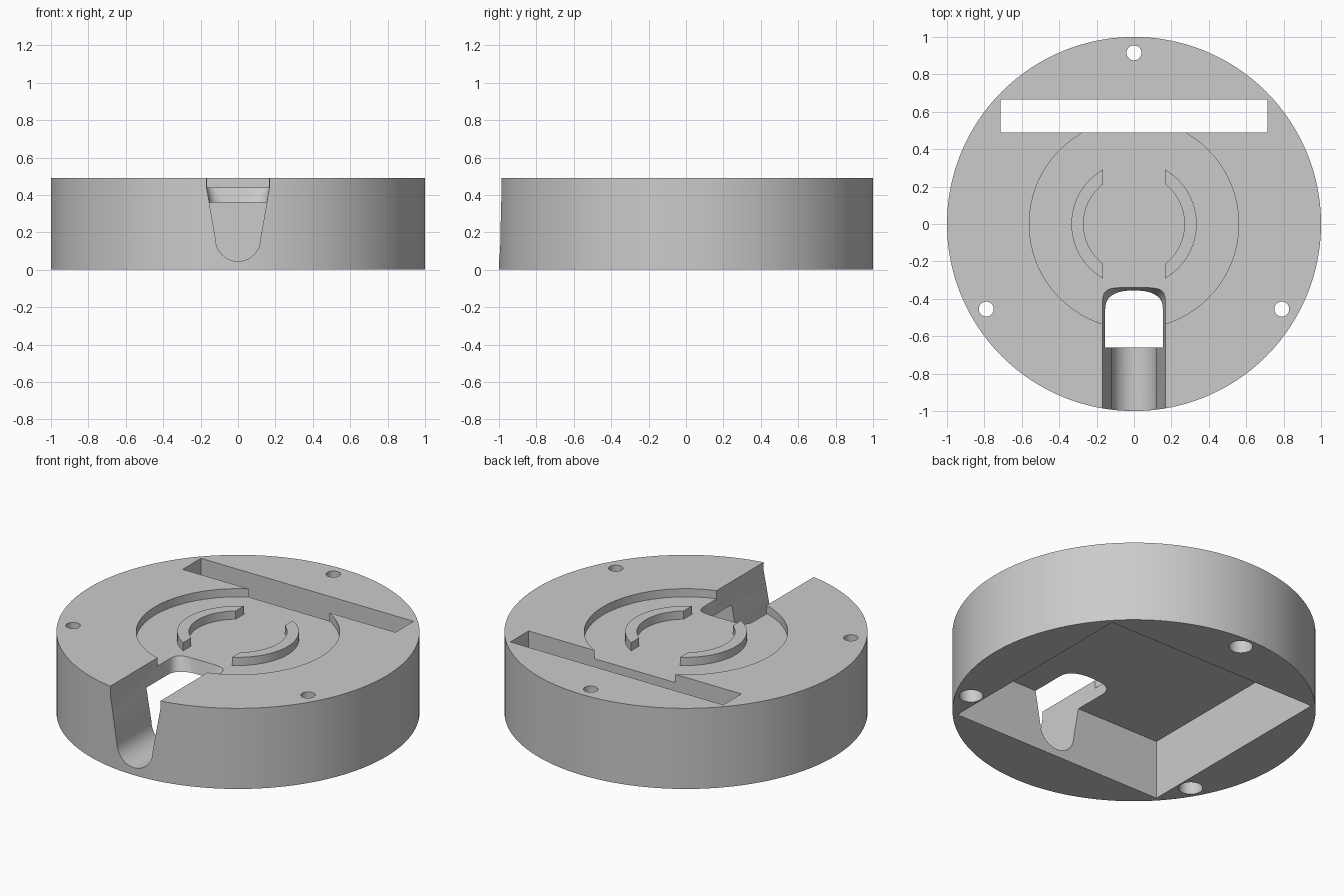
import bpy, bmesh
from math import cos, sin, pi, acos, radians

cube = bpy.data.objects.get("Cube")
if cube:
    bpy.data.objects.remove(cube, do_unlink=True)

grey = bpy.data.materials.new("plain grey")
grey.use_nodes = True
GREY = (0.6, 0.6, 0.6, 1)
grey.diffuse_color = GREY
grey.node_tree.nodes["Principled BSDF"].inputs["Base Color"].default_value = GREY

HEIGHT, FLOOR, CEILING, OVER = 0.49, 0.44, 0.36, 0.6


def loft(name, rings):
    """Closed solid through matching rings of points."""
    bm = bmesh.new()
    loops = [[bm.verts.new(p) for p in ring] for ring in rings]
    n = len(loops[0])
    for a, b in zip(loops, loops[1:]):
        for i in range(n):
            j = (i + 1) % n
            bm.faces.new((a[i], a[j], b[j], b[i]))
    bm.faces.new(loops[0][::-1])
    bm.faces.new(loops[-1])
    bmesh.ops.recalc_face_normals(bm, faces=bm.faces)
    mesh = bpy.data.meshes.new(name)
    bm.to_mesh(mesh)
    bm.free()
    mesh.materials.append(grey)
    obj = bpy.data.objects.new(name, mesh)
    bpy.context.collection.objects.link(obj)
    return obj


def prism(name, outline, z0, z1):
    return loft(name, [[(x, y, z) for x, y in outline] for z in (z0, z1)])


def circle(r, n, cx=0, cy=0):
    return [(cx + r * cos(2 * pi * i / n), cy + r * sin(2 * pi * i / n)) for i in range(n)]


def rect(x, y0, y1):
    return [(-x, y0), (x, y0), (x, y1), (-x, y1)]


def cut(target, cutter):
    """Subtract the cutter, bake the result and discard the cutter."""
    cutter.hide_render = True
    mod = target.modifiers.new("cut", 'BOOLEAN')
    mod.operation, mod.solver, mod.object = 'DIFFERENCE', 'EXACT', cutter
    bpy.context.view_layer.update()
    baked = bpy.data.meshes.new_from_object(
        target.evaluated_get(bpy.context.evaluated_depsgraph_get()))
    target.modifiers.clear()
    target.data = baked
    bpy.data.objects.remove(cutter, do_unlink=True)


def smooth(obj):
    bpy.ops.object.select_all(action='DESELECT')
    obj.select_set(True)
    bpy.context.view_layer.objects.active = obj
    bpy.ops.object.shade_smooth_by_angle(angle=radians(25))


# Round body
body = prism("round_base", circle(1, 128), 0, HEIGHT)

# Square pocket underneath, shallow round recess on top, long slot at the back
cut(body, prism("pocket_cutter", rect(0.715, -0.66, 0.665), -0.1, CEILING))
cut(body, prism("recess_cutter", circle(0.56, 96), FLOOR, OVER))
cut(body, prism("slot_cutter", rect(0.715, 0.49, 0.665), 0.2, OVER))

# Tapered U channel through the front wall
TOP_W, LOW_W, LOW_Z = 0.168, 0.12, 0.165
arc = [(LOW_W * cos(pi + pi * i / 24), LOW_Z + LOW_W * sin(pi + pi * i / 24)) for i in range(25)]
profile = [(-TOP_W, OVER), (-TOP_W, FLOOR)] + arc + [(TOP_W, FLOOR), (TOP_W, OVER)]
cut(body, loft("channel_cutter", [[(x, y, z) for x, z in profile] for y in (-1.1, -0.46)]))


# Rounded, sloping inner end of the channel
def end_ring(z, y_end, power):
    w = TOP_W - max(0, FLOOR - z) * (TOP_W - LOW_W) / (FLOOR - LOW_Z)
    pts = [(-w, -0.5, z), (w, -0.5, z)]
    for i in range(25):
        c, s = cos(pi * i / 24), sin(pi * i / 24)
        x = w * abs(c) ** (2 / power) * (1 if c > 0 else -1)
        pts.append((x, -0.46 + (y_end + 0.46) * abs(s) ** (2 / power), z))
    return pts


cut(body, loft("channel_end_cutter", [end_ring(0.34, -0.36, 2.2),
                                      end_ring(FLOOR, -0.34, 5),
                                      end_ring(OVER, -0.34, 5)]))

# Three screw holes, wider from below
for x, y in ((0, 0.915), (-0.79, -0.455), (0.79, -0.455)):
    cut(body, prism("screw_cutter", circle(0.04, 32, x, y), -0.1, OVER))
    cut(body, prism("screw_head_cutter", circle(0.066, 32, x, y), -0.1, CEILING))
smooth(body)

# Two curved ridges in the recess, with ends cut parallel to the channel
INNER, OUTER, GAP = 0.27, 0.335, 0.165
for side, label in ((1, "left"), (-1, "right")):
    outline = []
    for r, direction in ((INNER, 1), (OUTER, -1)):
        a = acos(GAP / r) * direction
        outline += [(side * r * cos(a * t / 16), r * sin(a * t / 16)) for t in range(-16, 17)]
    smooth(prism(label + "_curved_ridge", outline, FLOOR - 0.02, HEIGHT))
